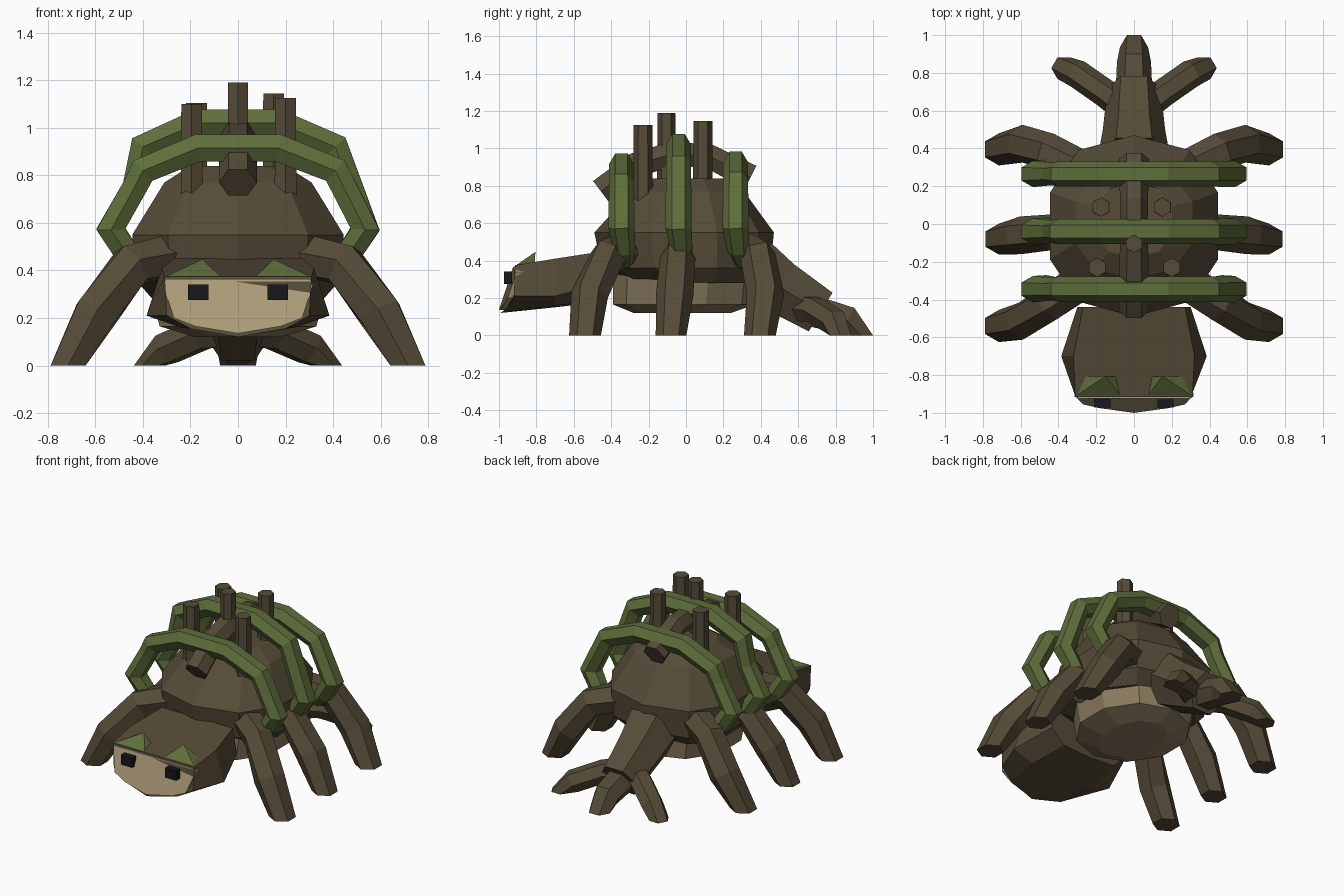
import bpy, bmesh, math
from mathutils import Vector as V

if "Cube" in bpy.data.objects:
    bpy.data.objects.remove(bpy.data.objects["Cube"])

def material(name, r, g, b):
    m = bpy.data.materials.new(name)
    m.diffuse_color = (r, g, b, 1)
    m.use_nodes = True
    m.node_tree.nodes["Principled BSDF"].inputs["Base Color"].default_value = m.diffuse_color
    return m

BARK = material("bark", .092, .071, .039)
MOSS = material("moss", .112, .155, .043)
TAN = material("tan", .43, .34, .195)
BELLY = material("belly_tan", .26, .20, .115)
BLACK = material("black", .008, .009, .012)

def loft(name, rings, mat):
    """Skin a list of equal-length point rings and cap both ends."""
    bm = bmesh.new()
    rows = [[bm.verts.new(p) for p in ring] for ring in rings]
    n = len(rows[0])
    for a, b in zip(rows, rows[1:]):
        for i in range(n):
            j = (i + 1) % n
            bm.faces.new((a[i], a[j], b[j], b[i]))
    bm.faces.new(rows[0])
    bm.faces.new(rows[-1])
    bmesh.ops.recalc_face_normals(bm, faces=bm.faces)
    me = bpy.data.meshes.new(name)
    bm.to_mesh(me)
    bm.free()
    me.materials.append(mat)
    ob = bpy.data.objects.new(name, me)
    bpy.context.collection.objects.link(ob)
    return ob

def tube(name, path, mat, ref, grounded=False):
    """Hexagonal tube along (x, y, z, radius) points; corners lie along ref."""
    pts = [V(p[:3]) for p in path]
    rings = []
    for i, p in enumerate(pts):
        t = V((0, 0, 0))
        if i > 0:
            t += (p - pts[i - 1]).normalized()
        if i < len(pts) - 1:
            t += (pts[i + 1] - p).normalized()
        if grounded and i == len(pts) - 1:
            t = V((0, 0, -1))
        t.normalize()
        u = V(ref)
        u = (u - t * u.dot(t)).normalized()
        w = t.cross(u)
        r = path[i][3]
        rings.append([p + r * (math.cos(k * math.pi / 3) * u + math.sin(k * math.pi / 3) * w)
                      for k in range(6)])
    return loft(name, rings, mat)

def dome(name, layers, sides, mat, power=1.0):
    """Stacked polygon rings: (z, half width x, half length y, centre y); power < 1 squares them."""
    def sp(v):
        return math.copysign(abs(v) ** power, v)
    k = 1 / math.cos(math.pi / sides) ** power
    rings = []
    for z, rx, ry, cy in layers:
        angles = [(i + .5) * 2 * math.pi / sides for i in range(sides)]
        rings.append([(rx * k * sp(math.cos(a)), cy + ry * sp(math.sin(a)), z) for a in angles])
    return loft(name, rings, mat)

# Body shell and belly
dome("body_shell", [(.28, .36, .33, .03), (.36, .43, .45, 0), (.55, .445, .48, -.01),
                    (.77, .31, .30, .01), (.84, .20, .20, .02)], 10, BARK, .85)
dome("belly", [(.12, .18, .26, -.02), (.165, .33, .38, -.01), (.33, .37, .39, 0)], 10, BELLY)

# Head: seven-sided sections from neck to snout
def section(top, side, low, mid):
    half = [top, side, low]
    return half + [mid] + [(-x, y, z) for x, y, z in reversed(half)]

loft("head", [
    section((.27, -.44, .45), (.30, -.44, .28), (.20, -.44, .19), (0, -.44, .18)),
    section((.32, -.70, .41), (.385, -.70, .21), (.24, -.70, .16), (0, -.70, .15)),
    section((.31, -.915, .375), (.30, -.92, .21), (.20, -.95, .155), (0, -.99, .12))], BARK)

# Pale face plate
outline = [(.30, -.915, .365), (.315, -.895, .34), (.27, -.945, .20), (.18, -.965, .165), (0, -.99, .135)]
outline += [(-x, y, z) for x, y, z in reversed(outline[:-1])]
loft("face", [[(x, y - .01, z) for x, y, z in outline],
              [(x * .97, y + .06, z) for x, y, z in outline]], TAN)

for s, side in ((1, "right"), (-1, "left")):
    # Eyes
    loft(side + "_eye", [[(s * (.167 + a * .043), y, .308 + b * .033)
                          for a, b in ((-1, -1), (1, -1), (1, 1), (-1, 1))]
                         for y in (-.972, -.93)], BLACK)
    # Mossy brows
    base = [(.07, -.915, .37), (.315, -.915, .37), (.29, -.81, .375), (.08, -.81, .375)]
    peak = V((.15, -.805, .447))
    loft(side + "_brow", [[(s * x, y, z) for x, y, z in base],
                          [(s * q.x, q.y, q.z) for q in (peak.lerp(V(p), .02) for p in base)]], MOSS)
    # Legs
    legs = {"front": [(.26, -.29, .47, .10), (.45, -.42, .42, .098), (.60, -.515, .22, .10), (.715, -.54, 0, .085)],
            "middle": [(.26, -.04, .43, .10), (.45, -.045, .41, .095), (.60, -.06, .22, .10), (.715, -.08, 0, .082)],
            "back": [(.26, .28, .47, .10), (.45, .385, .42, .098), (.59, .425, .22, .10), (.715, .395, 0, .085)]}
    for where, path in legs.items():
        tube(f"{where}_{side}_leg", [(s * x, y, z, r) for x, y, z, r in path], BARK, (0, 1, 0), True)
    # Side roots of the tail
    tube(side + "_tail_root", [(s * x, y, z, r) for x, y, z, r in
         [(.03, .60, .15, .08), (.15, .69, .135, .075), (.30, .795, .07, .075), (.372, .825, 0, .066)]],
         BARK, (-s * .5, .87, 0), True)

# Tail stump and central root
tube("tail", [(0, .36, .36, .19), (0, .50, .26, .165), (0, .72, .125, .14)], BARK, (1, 0, 0))
tube("middle_tail_root", [(0, .64, .14, .10), (0, .86, .08, .09), (0, .935, 0, .075)],
     BARK, (1, 0, 0), True)

# Mossy arches over the back: (y, top height, shoulder height)
for name, y, top, sh in (("front", -.345, .915, .82), ("middle", -.04, 1.02, .92), ("back", .265, .925, .83)):
    r = .067
    tube(name + "_arch", [(-.39, y + .03, .38, .03), (-.46, y + .015, .46, .06), (-.535, y, .575, .07),
                          (-.435, y, .75, .06), (-.40, y, sh, r), (-.17, y, top, r), (.17, y, top, r),
                          (.41, y, sh, r), (.535, y, .575, .07), (.46, y + .015, .46, .06),
                          (.39, y + .03, .38, .03)], MOSS, (0, 1, 0))

# Curved branch arching along the spine
tube("spine_branch", [(0, -.455, .77, .08), (0, -.27, .91, .078), (0, -.08, .97, .074),
                      (0, .12, .96, .074), (0, .345, .845, .08)], BARK, (1, 0, 0))

# Upright twigs
for i, (x, y, z0, z1, r) in enumerate([(0, -.105, .80, 1.19, .05), (-.195, -.23, .69, 1.10, .053),
                                       (.2, -.23, .69, 1.125, .053), (.15, .09, .70, 1.145, .053),
                                       (-.175, .09, .70, 1.105, .053)]):
    tube(f"twig_{i + 1}", [(x, y, z0, r), (x, y, z1, r * .95)], BARK, (0, 1, 0))
